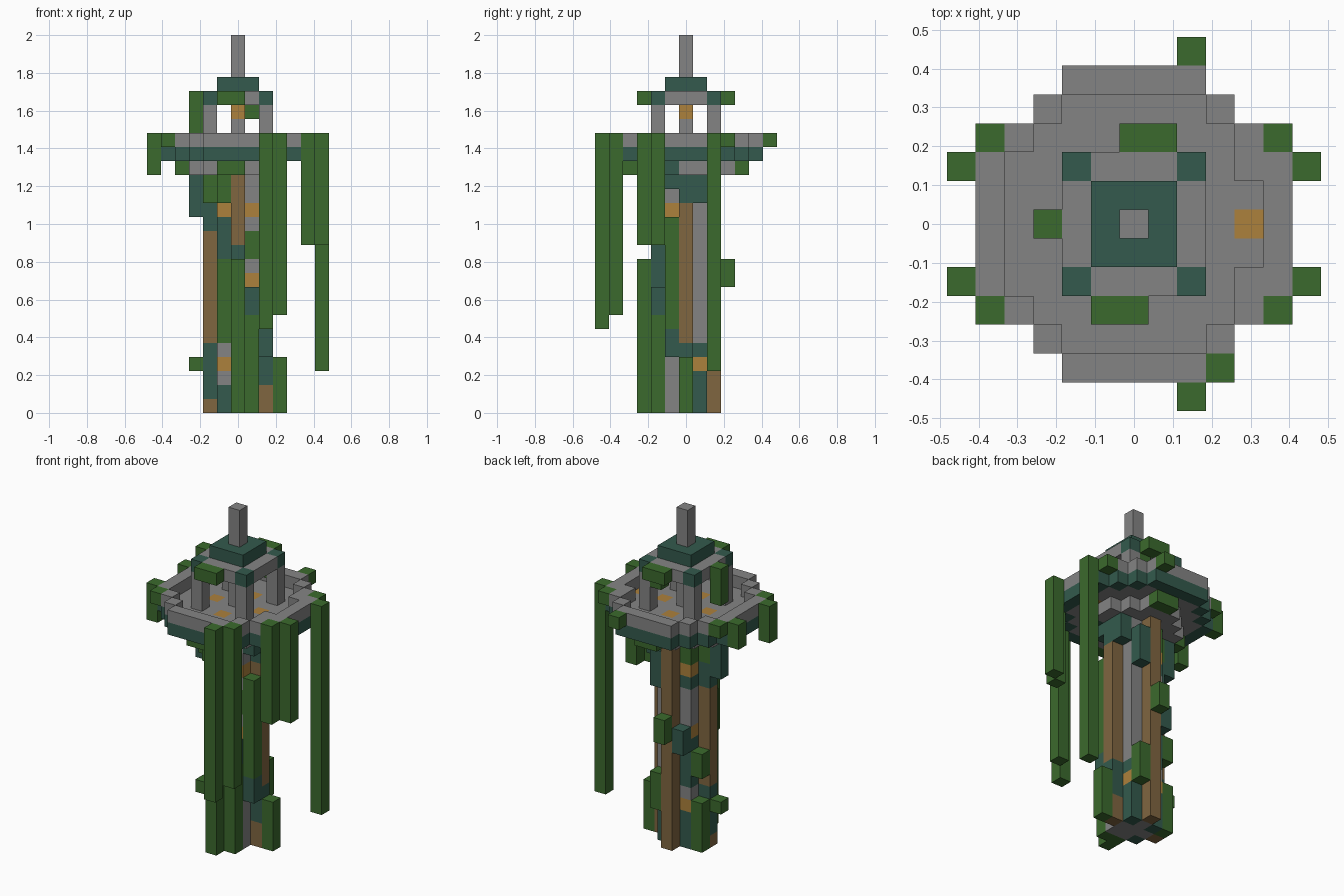
import bpy, bmesh
from mathutils import Vector

if "Cube" in bpy.data.objects:
    bpy.data.objects.remove(bpy.data.objects["Cube"], do_unlink=True)

U = 2 / 27  # edge of one block


def material(name, rgb):
    m = bpy.data.materials.new(name)
    m.use_nodes = True
    lin = [((c / 255 + 0.055) / 1.055) ** 2.4 for c in rgb] + [1]
    m.diffuse_color = lin
    m.node_tree.nodes["Principled BSDF"].inputs["Base Color"].default_value = lin
    return m


MATS = {
    "S": material("grey stone", (132, 132, 132)),
    "T": material("mossy teal stone", (51, 90, 77)),
    "G": material("leaf green", (59, 106, 45)),
    "B": material("brown log", (128, 102, 64)),
    "L": material("amber lamp", (172, 129, 60)),
}
KEYS = list(MATS)
DIRS = [Vector(d) for d in ((1, 0, 0), (-1, 0, 0), (0, 1, 0), (0, -1, 0), (0, 0, 1), (0, 0, -1))]


def build(name, cells):
    """Skin of a set of blocks {(x, y, level): colour key}, flat areas merged."""
    bm = bmesh.new()
    used = [k for k in KEYS if k in cells.values()]
    for cell, key in cells.items():
        c = Vector(cell) + Vector((0, 0, 0.5))
        for d in DIRS:
            if tuple(int(v) for v in Vector(cell) + d) in cells:
                continue
            a = Vector((d.y, d.z, d.x))
            b = d.cross(a)
            ring = [c + (d + a * i + b * j) / 2 for i, j in ((-1, -1), (1, -1), (1, 1), (-1, 1))]
            f = bm.faces.new([bm.verts.new(p * U) for p in ring])
            f.material_index = used.index(key)
    bmesh.ops.remove_doubles(bm, verts=bm.verts, dist=U / 100)
    bmesh.ops.dissolve_limit(bm, angle_limit=0.01, verts=bm.verts, edges=bm.edges, delimit={"MATERIAL"})
    me = bpy.data.meshes.new(name)
    bm.to_mesh(me)
    bm.free()
    for k in used:
        me.materials.append(MATS[k])
    bpy.context.collection.objects.link(bpy.data.objects.new(name, me))


def column(x, y, base, colours):
    return {(x, y, base + i): k for i, k in enumerate(colours)}


def columns(name, *specs):
    cells = {}
    for s in specs:
        cells.update(column(*s))
    build(name, cells)


def disc(r, level, key, inner=0):
    span = range(-6, 7)
    return {(x, y, level): key for x in span for y in span
            if inner * inner <= x * x + y * y <= r * r}


# Tower shaft: core, patterned corners and logs on the four sides
columns("tower_shaft",
        (0, 0, 0, "S" * 17),
        (1, 0, 0, "S" * 17), (-1, 0, 0, "S" * 17),
        (0, 1, 0, "S" * 17), (0, -1, 0, "S" * 17),
        (-1, -1, 0, "TTSLS" + "G" * 6 + "TTTLGG"),
        (1, -1, 0, "SSSSTTTTTLSGGSLSS"),
        (1, 1, 0, "TTTLT" + "S" * 10 + "TS"),
        (-1, 1, 0, "TTTLSTTTTLSSSTLGG"))
columns("side_logs",
        (-2, 0, 0, "BTTTT" + "B" * 8 + "TTGG"),
        (2, 0, 0, "BBTTT" + "B" * 10 + "TT"),
        (0, -2, 0, "G" * 9 + "TTTBBBBB"),
        (0, 2, 0, "B" * 17))

# Overgrowth clinging to the shaft
columns("shaft_overgrowth",
        (0, -3, 0, "G" * 11),
        (1, -2, 0, "GGGGGGGTT"),
        (2, -1, 4, "TT" + "G" * 8),
        (3, 0, 0, "GGGG"),
        (-3, 0, 3, "G"),
        (-2, 1, 0, "GGGG"), (-2, 1, 6, "GG"),
        (1, 2, 3, "GGG"), (1, 2, 13, "TTT"),
        (-1, 2, 8, "TT"), (0, 3, 9, "GG"))
columns("upper_moss",
        (-3, 0, 14, "TTT"),
        (2, -1, 16, "T"),
        (-2, -1, 15, "GG"), (-1, -2, 15, "GG"), (2, 1, 15, "TT"))

# Platform: grey corbel, teal deck with stone floor, grey parapet
corbel = disc(3.5, 17, "S")
corbel[(3, -1, 17)] = "T"
for x, y in ((-4, 0), (-1, -4), (0, -4), (0, 4), (1, 4)):
    corbel[(x, y, 17)] = "G"
build("corbel", corbel)

deck = disc(5.5, 18, "T")
deck.update(disc(4.5, 18, "S"))
for x, y in ((4, 0), (2, 0), (-2, 0), (0, 2), (0, -2)):
    deck[(x, y, 18)] = "L"
build("deck", deck)

parapet = disc(5.5, 19, "S", 4.5)
for y in (-2, 2):
    parapet[(4, y, 19)] = "S"
build("parapet", parapet)

# Vines hanging from the parapet: x, y and length
VINES = [(2, -6, 14), (3, -5, 13), (5, -3, 8), (6, -2, 8), (6, 2, 17), (5, 3, 1),
         (2, 6, 1), (-5, 3, 1), (-6, 2, 2), (-6, -2, 3), (-5, -3, 1)]
for x, y, n in VINES:
    build("hanging_vine", column(x, y, 20 - n, "G" * n))

# Belfry: pillars, lamp, roof and spire
for x in (-2, 2):
    for y in (-2, 2):
        build("pillar", column(x, y, 19, "SSS"))
build("lamp_post", column(0, 0, 19, "SSL"))

roof = {(x, y, 22): "T" if abs(x * y) == 4 else "S"
        for x in range(-2, 3) for y in range(-2, 3)}
build("roof", roof)
build("roof_cap", {(x, y, 23): "T" for x in (-1, 0, 1) for y in (-1, 0, 1)})
build("spire", column(0, 0, 24, "SSS"))
columns("roof_vines",
        (-3, 0, 20, "GGG"), (0, 3, 22, "G"), (1, 3, 22, "G"),
        (-1, -3, 22, "G"), (0, -3, 22, "G"), (1, 2, 21, "G"))
